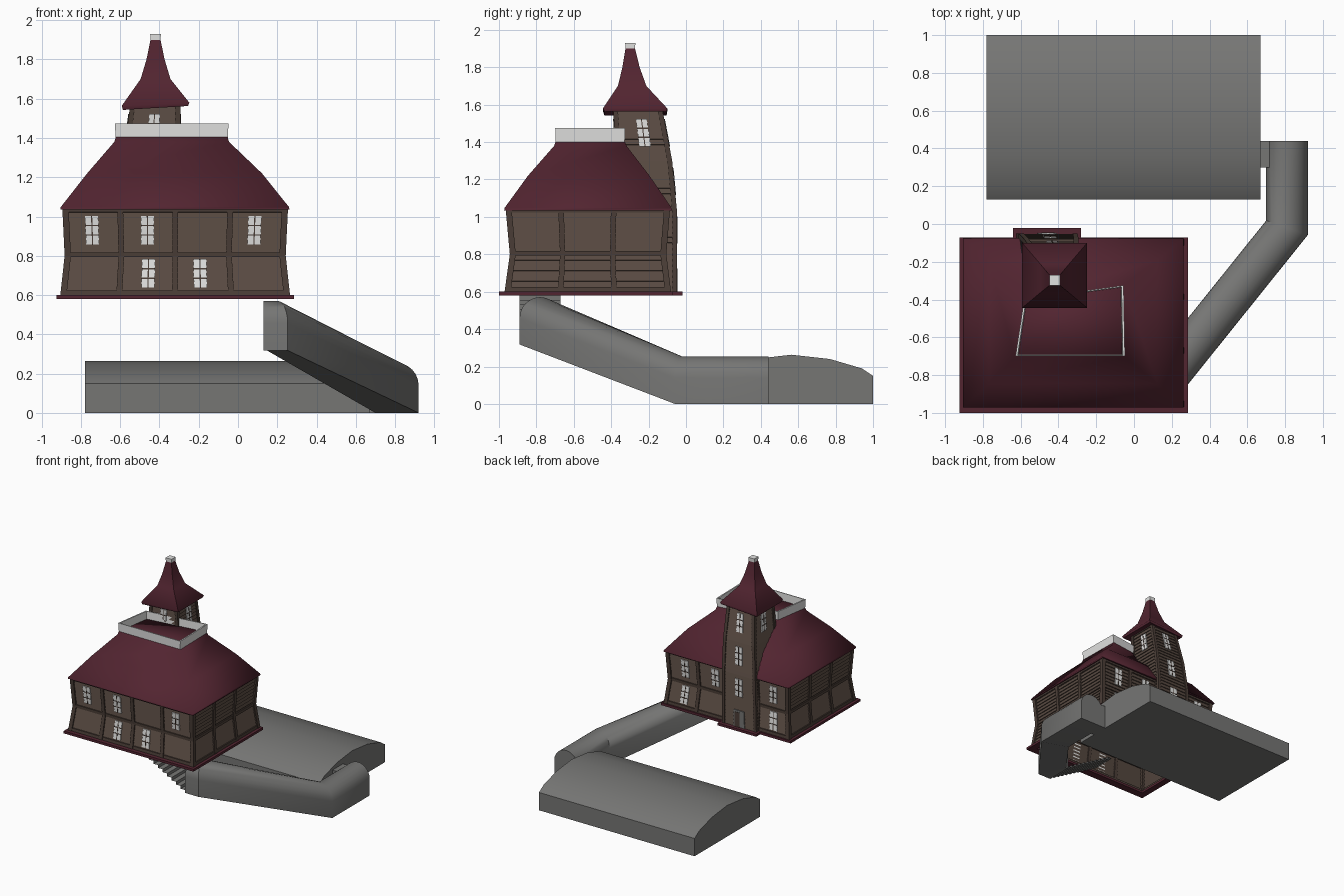
import bpy, bmesh, math
from mathutils import Vector

if "Cube" in bpy.data.objects:
    bpy.data.objects.remove(bpy.data.objects["Cube"])


def material(name, r, g, b):
    m = bpy.data.materials.new(name)
    m.diffuse_color = (r, g, b, 1)
    m.use_nodes = True
    m.node_tree.nodes["Principled BSDF"].inputs["Base Color"].default_value = m.diffuse_color
    return m


BOARD = material("brown boards", 0.098, 0.068, 0.053)
TIMBER = material("dark timber", 0.070, 0.048, 0.038)
ROOF = material("maroon roof", 0.085, 0.018, 0.030)
STONE = material("grey concrete", 0.18, 0.18, 0.175)
WHITE = material("white", 0.76, 0.76, 0.75)


def loft(bm, rings, caps=True, loop=False):
    vs = [[bm.verts.new(p) for p in r] for r in rings]
    if loop:
        vs.append(vs[0])
    for a, b in zip(vs, vs[1:]):
        for i in range(len(a)):
            j = (i + 1) % len(a)
            bm.faces.new((a[i], a[j], b[j], b[i]))
    if caps and not loop:
        bm.faces.new(vs[0])
        bm.faces.new(vs[-1])


def finish(name, bm, mat, smooth=None):
    bmesh.ops.recalc_face_normals(bm, faces=bm.faces)
    me = bpy.data.meshes.new(name)
    bm.to_mesh(me)
    bm.free()
    me.materials.append(mat)
    ob = bpy.data.objects.new(name, me)
    bpy.context.collection.objects.link(ob)
    if smooth:
        bpy.ops.object.select_all(action='DESELECT')
        ob.select_set(True)
        bpy.context.view_layer.objects.active = ob
        bpy.ops.object.shade_smooth_by_angle(angle=math.radians(smooth))
    return ob


def part(name, mat, rings, caps=True, loop=False, smooth=None):
    bm = bmesh.new()
    loft(bm, rings, caps, loop)
    return finish(name, bm, mat, smooth)


def rect(z, x0, x1, y0, y1):
    return [(x0, y0, z), (x1, y0, z), (x1, y1, z), (x0, y1, z)]


def keyed(keys):
    """Footprint (x0, x1, y0, y1) interpolated over height."""
    def f(z):
        for a, b in zip(keys, keys[1:]):
            if z <= b[0] or b is keys[-1]:
                t = (z - a[0]) / (b[0] - a[0])
                return [p + (q - p) * t for p, q in zip(a[1:], b[1:])]
    return f


house = keyed([(0.60, -0.89, 0.25, -0.955, -0.095), (0.80, -0.868, 0.228, -0.927, -0.12),
               (1.05, -0.88, 0.24, -0.95, -0.10)])
tower = keyed([(0.60, -0.61, -0.31, -0.35, -0.06), (1.04, -0.60, -0.31, -0.35, -0.06),
               (1.30, -0.575, -0.305, -0.36, -0.085), (1.59, -0.535, -0.305, -0.38, -0.14)])


def on_wall(foot, side, u, z, out):
    """Point on a wall: u is the world coordinate along the bottom of the wall."""
    a, b = foot(0.6), foot(z)
    k = 0 if side in "FB" else 2
    t = (u - a[k]) / (a[k + 1] - a[k])
    v = b[k] + (b[k + 1] - b[k]) * t
    return {"F": (v, b[2] - out, z), "B": (v, b[3] + out, z),
            "R": (b[1] + out, v, z), "L": (b[0] - out, v, z)}[side]


def slab(bm, foot, side, u, w, zs, o0, o1):
    loft(bm, [[on_wall(foot, side, u + s * w / 2, z, o) for s, o in
               ((-1, o0), (1, o0), (1, o1), (-1, o1))] for z in zs])


def boards(name, foot, z0, z1, n):
    rings = []
    for i in range(n):
        for z, o in ((z0 + (z1 - z0) * i / n, 0.007), (z0 + (z1 - z0) * (i + 0.98) / n, 0.0)):
            x0, x1, ya, yb = foot(z)
            rings.append(rect(z, x0 - o, x1 + o, ya - o, yb + o))
    part(name, BOARD, rings, caps=False)


# Clapboard walls
boards("house_walls", house, 0.60, 1.05, 16)
boards("tower_walls", tower, 0.60, 1.59, 34)

# Timber posts and rails
bm = bmesh.new()
for side in "FBRL":
    us = (-0.605, -0.32, -0.035) if side in "FB" else (-0.67, -0.385)
    for u in us:
        slab(bm, house, side, u, 0.03, (0.60, 0.80, 1.05), -0.005, 0.014)
    c, w = (-0.32, 1.14) if side in "FB" else (-0.525, 0.86)
    for z in (0.805, 0.612, 1.035):
        slab(bm, house, side, c, w, (z - 0.012, z + 0.012), -0.005, 0.011)


def corners(foot, zs, h, o):
    for i in (0, 1):
        for j in (2, 3):
            rings = []
            for z in zs:
                f = foot(z)
                x, y = f[i] + (o if i else -o), f[j] + (o if j == 3 else -o)
                rings.append(rect(z, x - h, x + h, y - h, y + h))
            loft(bm, rings)


corners(house, (0.60, 0.80, 1.05), 0.016, -0.001)
corners(tower, (0.60, 1.04, 1.30, 1.59), 0.013, -0.002)
finish("timber_frame", bm, TIMBER)

# Windows: white panes with dark glazing bars
panes, bars = bmesh.new(), bmesh.new()


def window(foot, side, u, z, w=0.068, h=0.145):
    a, b = z - h / 2, z + h / 2
    slab(panes, foot, side, u, w, (a, b), 0.004, 0.012)
    slab(bars, foot, side, u, 0.006, (a, b), 0.011, 0.0145)
    for t in (1 / 3, 2 / 3):
        zz = a + h * t
        slab(bars, foot, side, u, w, (zz - 0.003, zz + 0.003), 0.011, 0.0145)


for u, z in ((-0.755, 0.93), (-0.465, 0.93), (0.095, 0.93), (-0.46, 0.71), (-0.19, 0.71)):
    window(house, "F", u, z)
for u, z in ((0.09, 0.93), (0.09, 0.71), (-0.20, 0.93), (-0.755, 0.93), (-0.755, 0.71)):
    window(house, "B", u, z)
for z in (0.93, 1.19, 1.45):
    window(tower, "B", -0.46, z)
for side, u in (("R", -0.19), ("L", -0.19), ("F", -0.46)):
    window(tower, side, u, 1.45)
finish("window_panes", panes, WHITE)
finish("window_bars", bars, TIMBER)

# Tower door
bm = bmesh.new()
slab(bm, tower, "B", -0.46, 0.10, (0.60, 0.74), 0.004, 0.012)
finish("door_frame", bm, STONE)
bm = bmesh.new()
slab(bm, tower, "B", -0.445, 0.045, (0.60, 0.725), 0.010, 0.015)
finish("door_panel", bm, TIMBER)

# Base ledges
outer, inner = (-0.925, 0.285, -1.0, -0.072), (-0.87, 0.23, -0.935, -0.115)
part("base_ledge", ROOF, [rect(0.58, *outer), rect(0.60, *outer),
                          rect(0.60, *inner), rect(0.58, *inner)], loop=True)
led = (-0.64, -0.28, -0.10, -0.02)
part("tower_ledge", ROOF, [rect(0.58, *led), rect(0.60, *led)])

# Main hipped roof with a skewed flat top
quad = [(-0.62, -0.695), (-0.055, -0.695), (-0.062, -0.33), (-0.575, -0.40)]
bm = bmesh.new()
rings = [rect(1.04, -0.87, 0.23, -0.94, -0.11), rect(1.035, -0.905, 0.262, -0.972, -0.075),
         rect(1.048, -0.903, 0.26, -0.97, -0.077), rect(1.22, -0.768, 0.122, -0.845, -0.195),
         [(x * 1.035 - (-0.33 * 0.035), y * 1.06 + 0.53 * 0.06, 1.38) for x, y in quad],
         [(x, y, 1.41) for x, y in quad]]
loft(bm, rings, caps=False)
bm.verts.ensure_lookup_table()
bm.faces.new(bm.verts[-4:])
finish("main_roof", bm, ROOF, 75)

# White parapet around the flat top


def ring(k, z):
    return [(-0.33 + (x + 0.33) * k, -0.53 + (y + 0.53) * k, z) for x, y in quad]


part("roof_parapet", WHITE, [ring(1.01, 1.40), ring(1.025, 1.475), ring(0.985, 1.475),
                             ring(0.97, 1.40)], loop=True)

# Flared spire and its cap


def sq(z, h, cy, tilt=0.0):
    return [(-0.42 + sx * h, cy + sy * h, z + tilt * sx)
            for sx, sy in ((-1, -1), (1, -1), (1, 1), (-1, 1))]


part("spire", ROOF, [sq(1.57, 0.12, -0.265), sq(1.553, 0.166, -0.27, 0.01),
                     sq(1.572, 0.172, -0.272, 0.008), sq(1.70, 0.076, -0.288),
                     sq(1.80, 0.046, -0.294), sq(1.902, 0.025, -0.298)], smooth=60)
part("spire_cap", WHITE, [sq(1.90, 0.026, -0.298), sq(1.93, 0.027, -0.298)])

# Underground hall with a shallow vaulted top
prof = [(0, 0), (0, 0.15), (0.06, 0.19), (0.23, 0.24), (0.435, 0.263),
        (0.64, 0.24), (0.81, 0.19), (0.87, 0.15), (0.87, 0)]
part("hall", STONE, [[(x, 0.13 + y, z) for y, z in prof] for x in (-0.78, 0.67)], smooth=30)

# Arched tunnel swept along a bent path with mitred joints
arch = [(-1, 0), (1, 0)] + [(math.cos(a), 0.14 + 0.113 * math.sin(a))
                            for a in (math.pi * i / 12 for i in range(13))]
path = [Vector(p) for p in ((0.13, -0.78, 0.318), (0.20, -0.78, 0.318),
                            (0.81, -0.02, 0), (0.81, 0.44, 0))]
rings = []
for i, p in enumerate(path):
    d0 = (path[max(i, 1)] - path[max(i, 1) - 1]).to_2d().normalized()
    k = min(i + 1, 3)
    d1 = (path[k] - path[k - 1]).to_2d().normalized()
    b = (d0 + d1).normalized()
    w = 0.11 / b.dot(d0)
    rings.append([(p.x + b.y * w * u, p.y - b.x * w * u, p.z + v) for u, v in arch])
part("tunnel", STONE, rings, smooth=40)
part("tunnel_connector", STONE, [rect(0, 0.65, 0.76, 0.30, 0.44), rect(0.20, 0.65, 0.76, 0.30, 0.44)])

# Thin stair flight from the tunnel up into the house
bm = bmesh.new()
n, x, z = 11, 0.13, 0.318
pts = [(x, z)]
for i in range(n):
    z += 0.262 / n
    pts.append((x, z))
    x -= 0.46 / n
    pts.append((x, z))
rows = [[bm.verts.new((px, y, pz)) for y in (-0.89, -0.67)] for px, pz in pts]
for a, b in zip(rows, rows[1:]):
    bm.faces.new((a[0], a[1], b[1], b[0]))
finish("stairs", bm, STONE)
